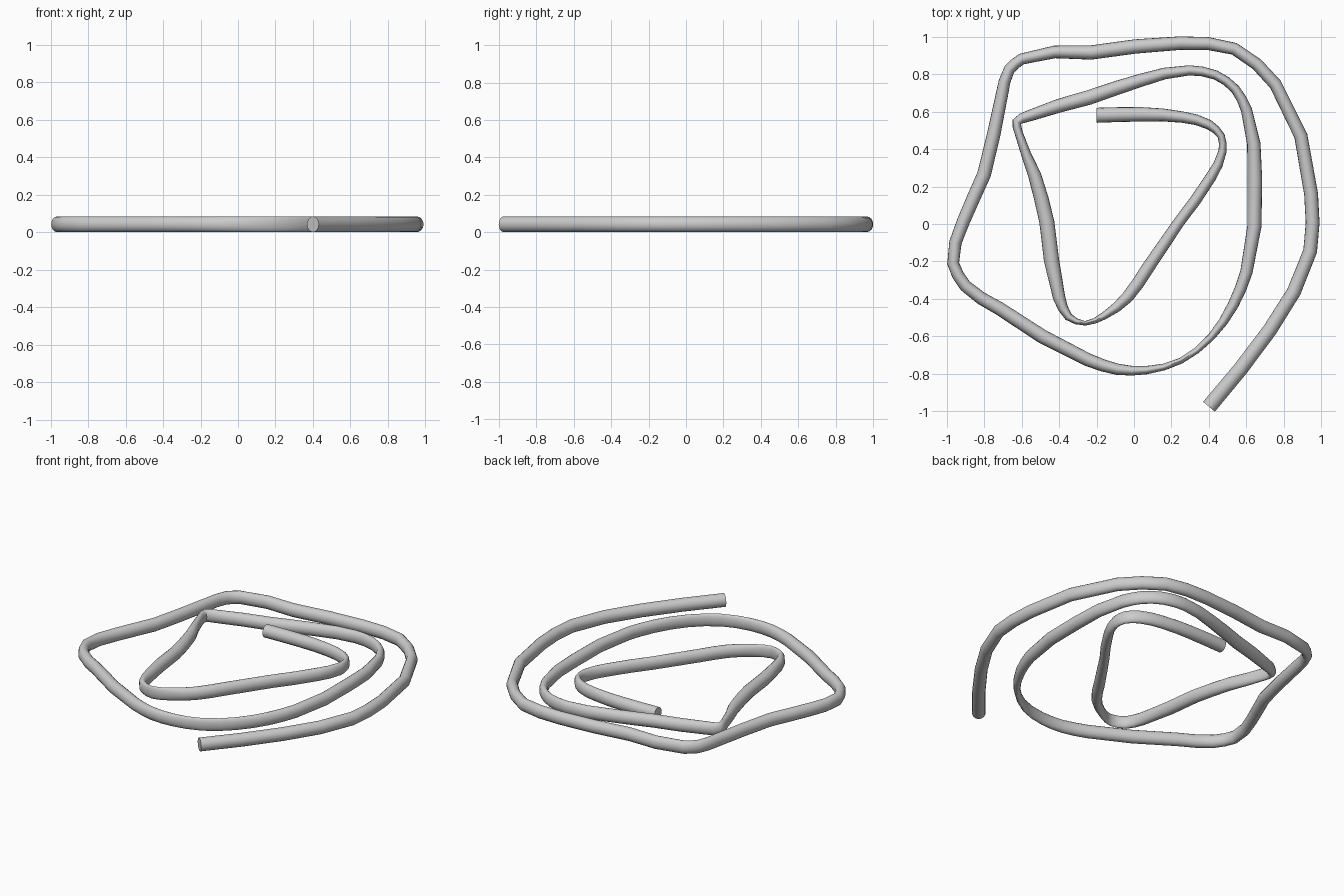
import bpy, bmesh, math
from mathutils import Vector

if "Cube" in bpy.data.objects:
    bpy.data.objects.remove(bpy.data.objects["Cube"])

RADIUS = 0.042
SIDES = 16

# Centre line of the coiled hose, inner end to outer end: x, y, half width
PATH = [
    (-.20, .58, .04), (.05, .585, .038), (.26, .57, .03), (.40, .53, .026),
    (.465, .47, .02), (.473, .39, .022), (.41, .25, .029), (.24, .01, .03),
    (.07, -.24, .034), (-.035, -.39, .032), (-.16, -.49, .02), (-.26, -.53, .012),
    (-.35, -.495, .022), (-.40, -.39, .033), (-.465, .01, .04), (-.53, .26, .035),
    (-.615, .485, .022), (-.625, .545, .025), (-.56, .577, .03), (-.24, .675, .039),
    (.03, .765, .035), (.295, .82, .027), (.435, .795, .025), (.54, .72, .025),
    (.60, .61, .03), (.645, .24, .039), (.60, -.255, .033), (.53, -.43, .029),
    (.41, -.605, .02), (.25, -.73, .016), (.065, -.78, .022), (-.09, -.775, .03),
    (-.245, -.725, .035), (-.72, -.45, .036), (-.90, -.33, .033), (-.965, -.21, .032),
    (-.91, .015, .035), (-.80, .265, .037), (-.705, .69, .033), (-.665, .825, .03),
    (-.60, .88, .03), (-.23, .915, .038), (.245, .965, .036), (.535, .935, .033),
    (.755, .745, .034), (.945, .16, .037), (.94, -.145, .037), (.725, -.565, .039),
    (.40, -.975, .041),
]


def refine(points, steps=2):
    """Smooth the line through its points, with knots spaced by distance."""
    pts = [Vector(p) for p in points]
    tangents = []
    for i, p in enumerate(pts):
        a, b = pts[max(i - 1, 0)], pts[min(i + 1, len(pts) - 1)]
        da, db = (p - a).length, (b - p).length
        if da == 0 or db == 0:
            tangents.append((b - a).normalized())
        else:
            tangents.append(((p - a) / da * db + (b - p) / db * da) / (da + db))
    out = []
    for i in range(len(pts) - 1):
        p, q = pts[i], pts[i + 1]
        d = (q - p).length
        for s in range(steps):
            t = s / steps
            h = t * t * (3 - 2 * t)
            out.append(p * (1 - h) + q * h
                       + tangents[i] * d * t * (1 - t) ** 2
                       - tangents[i + 1] * d * t * t * (1 - t))
    return out + [pts[-1]]


# Sweep an upright ring along the centre line, narrowed in the bends
line = refine(PATH)
bm = bmesh.new()
rings = []
for i, p in enumerate(line):
    a, b = line[max(i - 1, 0)], line[min(i + 1, len(line) - 1)]
    before, after = (p - a).xy.normalized(), (b - p).xy.normalized()
    along = (before + after).normalized()
    side = Vector((along.y, -along.x, 0))
    ring = []
    for k in range(SIDES):
        ang = 2 * math.pi * k / SIDES
        pos = Vector((p.x, p.y, RADIUS)) + side * p.z * math.cos(ang)
        pos.z += RADIUS * math.sin(ang)
        ring.append(bm.verts.new(pos))
    rings.append(ring)
for r0, r1 in zip(rings, rings[1:]):
    for k in range(SIDES):
        n = (k + 1) % SIDES
        bm.faces.new((r0[k], r0[n], r1[n], r1[k]))

# Flat end caps
bm.faces.new(rings[0])
bm.faces.new(rings[-1])
bmesh.ops.recalc_face_normals(bm, faces=bm.faces)

mesh = bpy.data.meshes.new("coiled_hose")
bm.to_mesh(mesh)
bm.free()
hose = bpy.data.objects.new("coiled_hose", mesh)
bpy.context.collection.objects.link(hose)

grey = bpy.data.materials.new("light_grey")
grey.diffuse_color = (0.6, 0.6, 0.6, 1)
grey.use_nodes = True
grey.node_tree.nodes["Principled BSDF"].inputs["Base Color"].default_value = grey.diffuse_color
mesh.materials.append(grey)

bpy.context.view_layer.objects.active = hose
hose.select_set(True)
bpy.ops.object.shade_smooth_by_angle(angle=math.radians(50))
